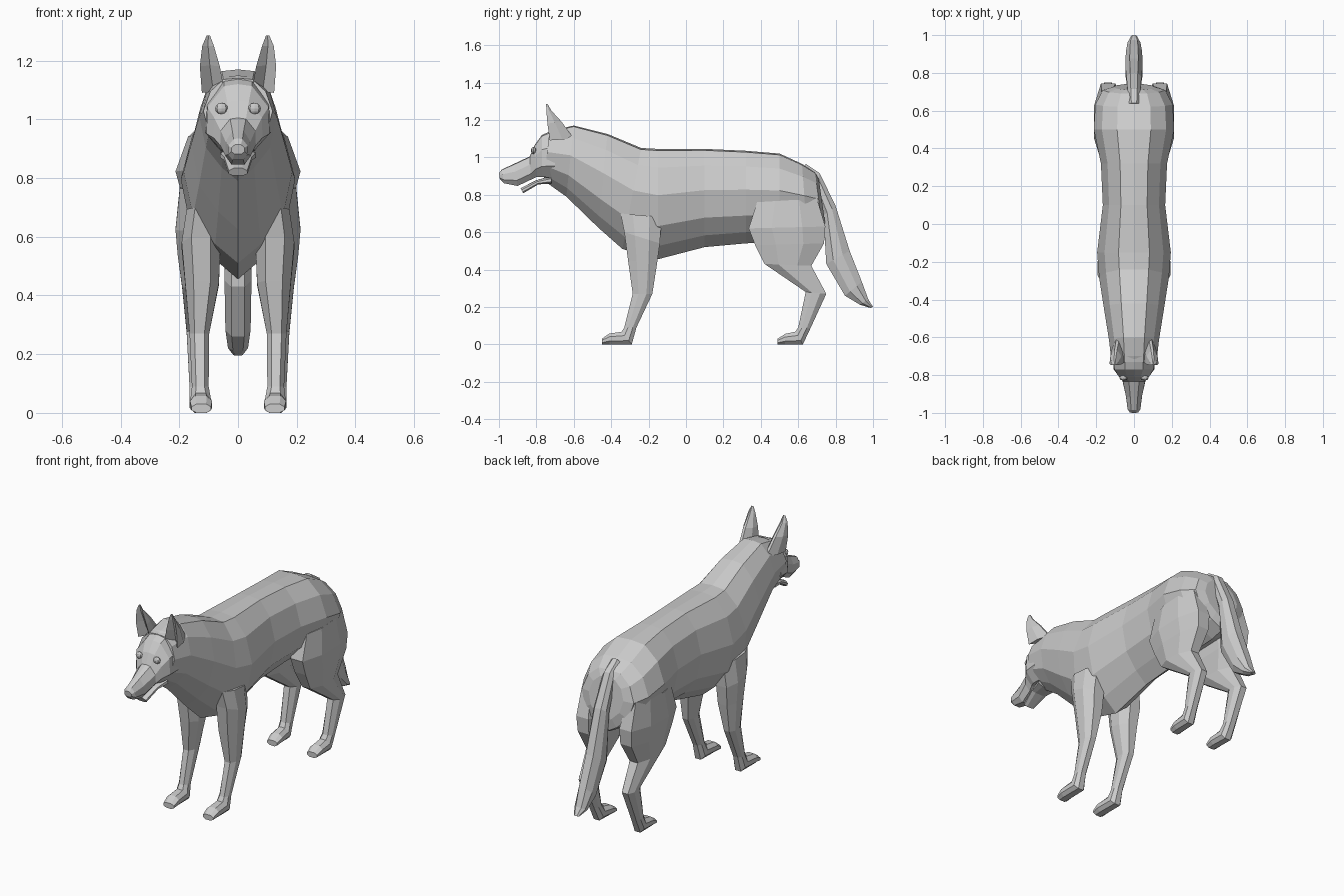
import bpy, bmesh
from mathutils import Vector

# Cross-section outlines: (sideways -1..1, front-or-top 0 .. back-or-bottom 1)
LIMB = [(-.5, 0), (.5, 0), (1, .3), (1, .7), (.5, 1), (-.5, 1), (-1, .7), (-1, .3)]
EAR = [(-1, .05), (0, .4), (1, .05), (.85, .55), (.2, 1), (-.2, 1), (-.85, .55)]
TORSO = [(.42, .015), (.8, .17), (1, .42), (.83, .7), (.42, .88)]
SKULL = [(.42, .03), (.92, .35), (.95, .75), (.5, 1)]


def symmetric(half):
    """Close a half outline into a full ring with a ridge and keel on the centre line."""
    return [(0, 0)] + half + [(0, 1)] + [(-u, v) for u, v in reversed(half)]


def loft(name, outline, sections, mirror=False):
    """Skin rings; a section is (y0, z0, y1, z1, x_inner, x_outer)."""
    bm = bmesh.new()
    rings = []
    for y0, z0, y1, z1, xi, xo in sections:
        ring = []
        for u, v in outline:
            x = (xi + xo) / 2 + u * (xo - xi) / 2
            ring.append(bm.verts.new((x, y0 + (y1 - y0) * v, z0 + (z1 - z0) * v)))
        rings.append(ring)
    n = len(outline)
    for a, b in zip(rings, rings[1:]):
        for i in range(n):
            j = (i + 1) % n
            bm.faces.new((a[i], a[j], b[j], b[i]))
    bm.faces.new(rings[0])
    bm.faces.new(rings[-1])
    bmesh.ops.recalc_face_normals(bm, faces=bm.faces)
    return finish(name, bm, mirror)


def finish(name, bm, mirror):
    mesh = bpy.data.meshes.new(name)
    bm.to_mesh(mesh)
    bm.free()
    ob = bpy.data.objects.new(name, mesh)
    bpy.context.collection.objects.link(ob)
    if mirror:
        ob.modifiers.new("Mirror", 'MIRROR').use_clip = False
    return ob


def centred(sections):
    return [(*s[:4], -s[4], s[4]) for s in sections]


# Neck, chest, belly and rump
loft("body", symmetric(TORSO), centred([
    (-.73, 1.14, -.76, .875, .118),
    (-.60, 1.17, -.64, .79, .132),
    (-.42, 1.125, -.47, .625, .160),
    (-.24, 1.05, -.34, .51, .185),
    (-.15, 1.045, -.15, .455, .195),
    (.10, 1.045, .10, .52, .165),
    (.32, 1.035, .32, .54, .175),
    (.50, 1.02, .50, .55, .213),
    (.62, .965, .65, .56, .205),
    (.69, .92, .735, .58, .165),
    (.71, .885, .745, .64, .11)]))

# Skull and upper muzzle
loft("head", symmetric(SKULL), centred([
    (-.70, 1.15, -.70, .89, .118),
    (-.77, 1.12, -.77, .895, .113),
    (-.81, 1.065, -.80, .895, .088),
    (-.835, 1.005, -.83, .88, .064),
    (-.92, .965, -.90, .847, .046),
    (-.985, .935, -.975, .862, .036),
    (-1.0, .915, -.995, .882, .024)]))

# Open lower jaw
loft("lower_jaw", symmetric(SKULL), centred([
    (-.72, .90, -.72, .86, .065),
    (-.80, .878, -.79, .855, .05),
    (-.885, .835, -.87, .808, .034)]))

# Ears with hollow fronts
loft("ears", EAR, [
    (-.735, 1.09, -.60, 1.10, .045, .123),
    (-.745, 1.18, -.665, 1.19, .062, .130),
    (-.748, 1.25, -.72, 1.25, .082, .122),
    (-.748, 1.285, -.74, 1.285, .095, .107)], mirror=True)

# Eyes
bm = bmesh.new()
bmesh.ops.create_uvsphere(bm, u_segments=8, v_segments=6, radius=1)
bmesh.ops.scale(bm, vec=(.022, .014, .019), verts=bm.verts)
bmesh.ops.translate(bm, vec=Vector((.056, -.815, 1.037)), verts=bm.verts)
finish("eyes", bm, True)

# Front legs, ending in forward-pointing paws
loft("front_legs", LIMB, [
    (-.35, .70, -.13, .68, .06, .175),
    (-.33, .60, -.14, .54, .06, .192),
    (-.31, .45, -.155, .43, .065, .180),
    (-.285, .27, -.18, .27, .098, .165),
    (-.33, .09, -.265, .09, .10, .157),
    (-.345, .067, -.29, .0, .092, .162),
    (-.41, .058, -.41, .0, .088, .164),
    (-.45, .03, -.45, .0, .092, .158)], mirror=True)

# Hind legs with thigh, hock and paw
loft("hind_legs", LIMB, [
    (.38, .76, .70, .78, .09, .198),
    (.335, .62, .745, .63, .06, .213),
    (.37, .53, .738, .54, .065, .205),
    (.42, .43, .67, .42, .085, .190),
    (.64, .28, .75, .27, .10, .175),
    (.60, .09, .665, .085, .102, .165),
    (.585, .068, .625, .0, .095, .165),
    (.53, .056, .53, .0, .090, .165),
    (.49, .03, .49, .0, .095, .158)], mirror=True)

# Bushy hanging tail
loft("tail", LIMB, centred([
    (.63, .92, .64, .965, .028),
    (.69, .82, .715, .915, .034),
    (.735, .69, .80, .74, .040),
    (.75, .43, .875, .50, .046),
    (.85, .26, .94, .335, .043),
    (.93, .212, .975, .24, .034),
    (.985, .195, 1.0, .20, .015)]))
